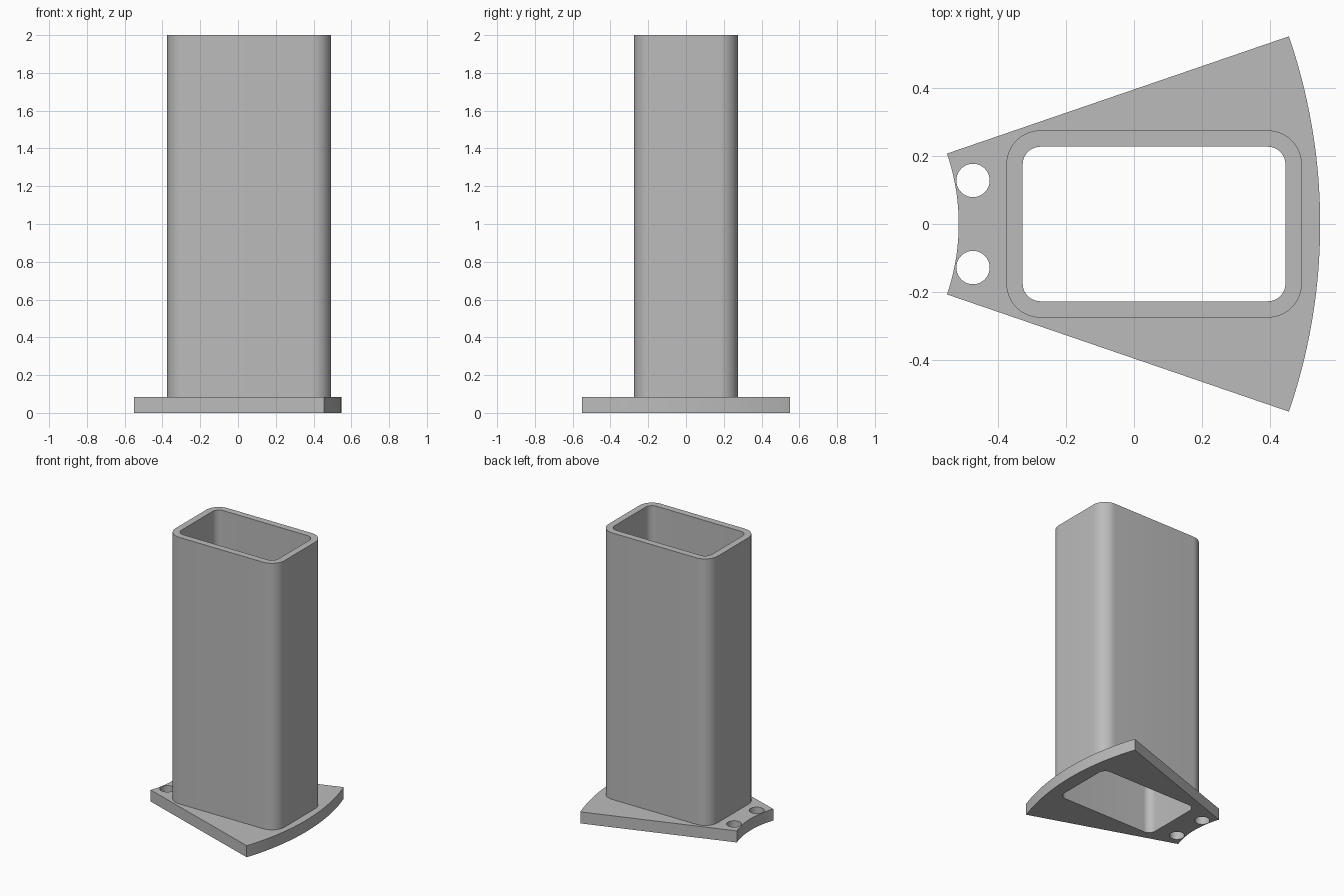
import bpy
import bmesh
from math import sin, cos, pi, radians
from mathutils import Vector

cube = bpy.data.objects.get("Cube")
if cube:
    bpy.data.objects.remove(cube, do_unlink=True)

GREY = (0.5, 0.5, 0.5, 1.0)
metal = bpy.data.materials.new("plain_grey")
metal.use_nodes = True
metal.diffuse_color = GREY
metal.node_tree.nodes["Principled BSDF"].inputs["Base Color"].default_value = GREY


def arc(cx, cy, radius, start, end, steps):
    """Points along an arc, both ends included."""
    angles = [start + (end - start) * i / steps for i in range(steps + 1)]
    return [(cx + radius * cos(a), cy + radius * sin(a)) for a in angles]


def circle(cx, cy, radius, steps=40):
    return arc(cx, cy, radius, 0, 2 * pi, steps)[:-1]


def rounded_rect(x0, x1, half_y, radius, steps=12):
    corners = [(x1 - radius, half_y - radius), (x0 + radius, half_y - radius),
               (x0 + radius, radius - half_y), (x1 - radius, radius - half_y)]
    points = []
    for i, (cx, cy) in enumerate(corners):
        points += arc(cx, cy, radius, i * pi / 2, (i + 1) * pi / 2, steps)
    return points


def extruded(name, loops, z0, z1):
    """Fill an outline with holes and extrude it upward."""
    bm = bmesh.new()
    edges = []
    for loop in loops:
        verts = [bm.verts.new((x, y, z0)) for x, y in loop]
        edges += [bm.edges.new((v, verts[i - 1])) for i, v in enumerate(verts)]
    bmesh.ops.triangle_fill(bm, edges=edges, use_beauty=True, normal=Vector((0, 0, 1)))
    result = bmesh.ops.extrude_face_region(bm, geom=bm.faces[:], use_keep_orig=True)
    top = [g for g in result["geom"] if isinstance(g, bmesh.types.BMVert)]
    bmesh.ops.translate(bm, verts=top, vec=(0, 0, z1 - z0))
    bmesh.ops.recalc_face_normals(bm, faces=bm.faces[:])
    mesh = bpy.data.meshes.new(name)
    bm.to_mesh(mesh)
    bm.free()
    mesh.materials.append(metal)
    obj = bpy.data.objects.new(name, mesh)
    bpy.context.collection.objects.link(obj)
    bpy.ops.object.select_all(action="DESELECT")
    obj.select_set(True)
    bpy.context.view_layer.objects.active = obj
    bpy.ops.object.shade_smooth_by_angle(angle=radians(30))
    return obj


PLATE_TOP = 0.083
bore = rounded_rect(-0.327, 0.445, 0.227, 0.052)

# Base plate: ring sector with the bore and two bolt holes
centre_x, half_angle = -1.153, radians(18.92)
sector = (arc(centre_x, 0, 1.70, -half_angle, half_angle, 40)
          + arc(centre_x, 0, 0.638, half_angle, -half_angle, 24))
bolt_holes = [circle(-0.473, side * 0.128, 0.049) for side in (-1, 1)]
extruded("base_plate", [sector, bore] + bolt_holes, 0, PLATE_TOP)

# Rectangular tube with rounded corners
shell = rounded_rect(-0.375, 0.493, 0.275, 0.1)
extruded("tube", [shell, bore], PLATE_TOP, 2)
